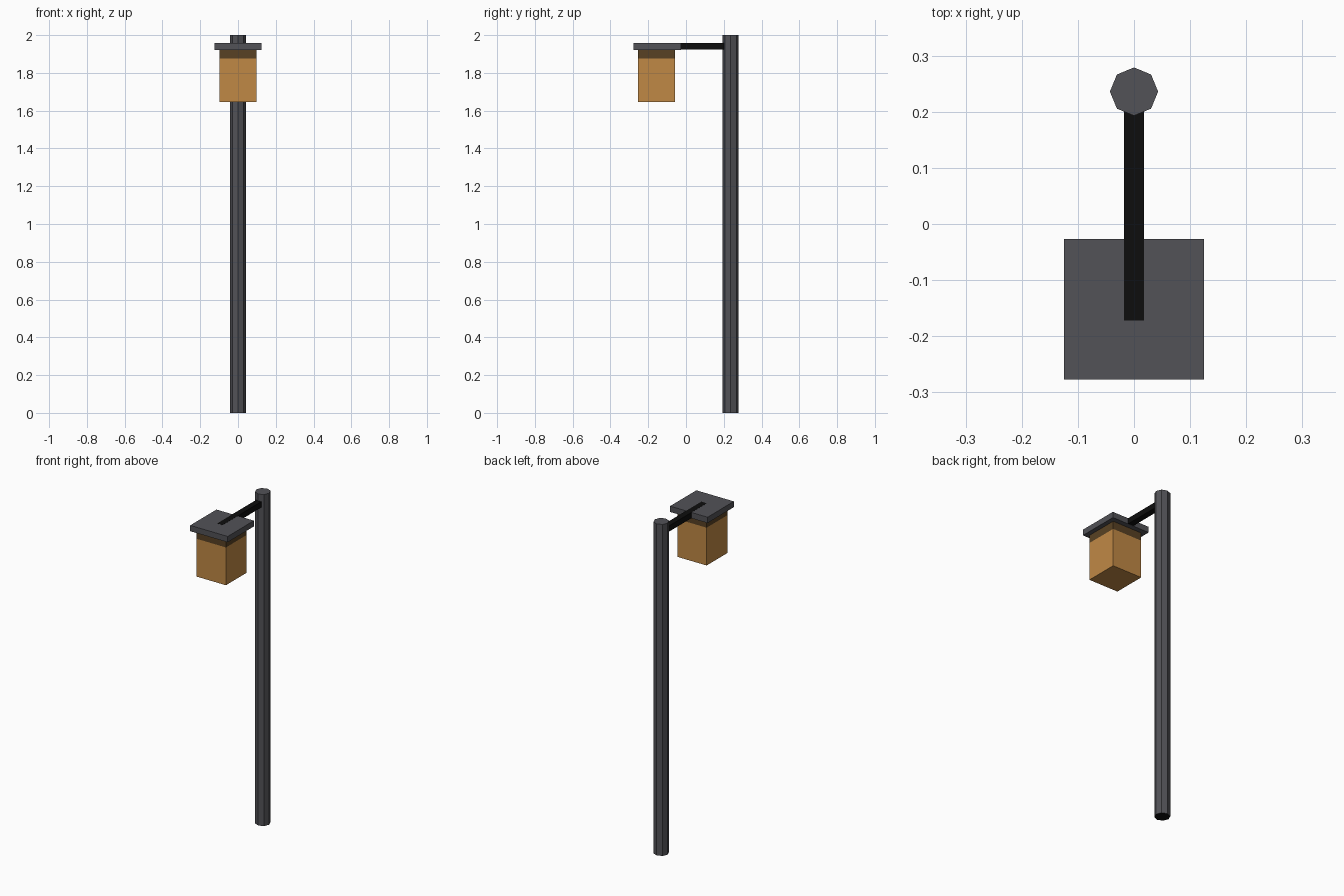
import bpy, bmesh
from mathutils import Matrix, Vector

cube = bpy.data.objects.get("Cube")
if cube:
    bpy.data.objects.remove(cube, do_unlink=True)


def material(name, color):
    mat = bpy.data.materials.new(name)
    mat.use_nodes = True
    mat.diffuse_color = (*color, 1)
    mat.node_tree.nodes["Principled BSDF"].inputs["Base Color"].default_value = (*color, 1)
    return mat


grey = material("dark grey metal", (0.084, 0.084, 0.095))
black = material("black metal", (0.004, 0.004, 0.004))
amber = material("amber lamp", (0.53, 0.25, 0.06))
brown = material("brown trim", (0.098, 0.053, 0.017))


def finish(name, bm, mats):
    mesh = bpy.data.meshes.new(name)
    bm.to_mesh(mesh)
    bm.free()
    for mat in mats:
        mesh.materials.append(mat)
    obj = bpy.data.objects.new(name, mesh)
    bpy.context.collection.objects.link(obj)
    return obj


def box(low, high):
    low, high = Vector(low), Vector(high)
    bm = bmesh.new()
    place = Matrix.Translation((low + high) / 2) @ Matrix.Diagonal((*(high - low), 1))
    bmesh.ops.create_cube(bm, size=1, matrix=place)
    return bm


# Eight-sided post with a black underside
bm = bmesh.new()
bmesh.ops.create_cone(bm, cap_ends=True, segments=8, radius1=0.043, radius2=0.043,
                      depth=2, matrix=Matrix.Translation((0, 0.236, 1)))
bm.normal_update()
for face in bm.faces:
    face.material_index = int(face.normal.z < -0.5)
finish("post", bm, [grey, black])

# Arm reaching from the post over the lamp cap
finish("arm", box((-0.018, -0.172, 1.923), (0.018, 0.22, 1.9575)), [black])

# Square cap
finish("lamp_cap", box((-0.125, -0.277, 1.922), (0.125, -0.027, 1.957)), [grey])

# Lamp body, cut to give a brown band around the top
band_height = 1.875
bm = box((-0.098, -0.255, 1.647), (0.098, -0.057, 1.922))
bmesh.ops.bisect_plane(bm, geom=bm.verts[:] + bm.edges[:] + bm.faces[:],
                       plane_co=(0, 0, band_height), plane_no=(0, 0, 1))
for face in bm.faces:
    face.material_index = int(face.calc_center_median().z > band_height)
finish("lamp_body", bm, [amber, brown])
